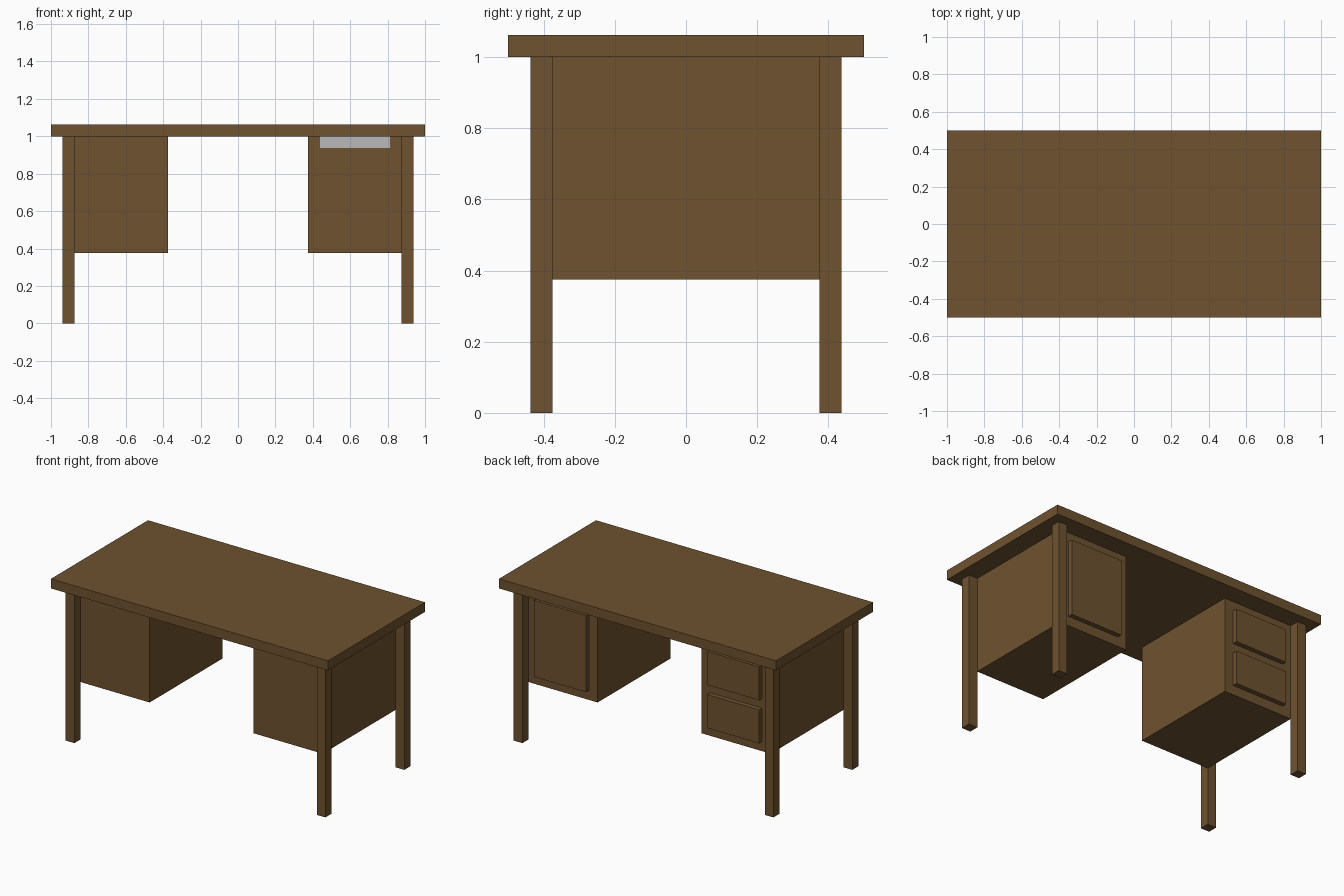
import bpy

cube = bpy.data.objects.get("Cube")
if cube:
    bpy.data.objects.remove(cube, do_unlink=True)


def make_material(name, rgb):
    mat = bpy.data.materials.new(name)
    color = (*rgb, 1.0)
    mat.use_nodes = True
    mat.diffuse_color = color
    mat.node_tree.nodes["Principled BSDF"].inputs["Base Color"].default_value = color
    return mat


def box(name, x, y, z, mat):
    """Box spanning the given (low, high) range on each axis."""
    spans = (x, y, z)
    bpy.ops.mesh.primitive_cube_add(size=1, location=[(a + b) / 2 for a, b in spans])
    obj = bpy.context.object
    obj.name = name
    obj.scale = [b - a for a, b in spans]
    bpy.ops.object.transform_apply(location=False, rotation=False, scale=True)
    obj.data.materials.append(mat)
    return obj


wood = make_material("brown_wood", (0.156, 0.084, 0.028))
grey = make_material("light_grey", (0.49, 0.49, 0.49))

U = 1 / 16  # module that sizes every part


def span(a, b, side=1):
    return tuple(sorted((a * U * side, b * U * side)))


# Desktop
box("desktop", span(-16, 16), span(-8, 8), span(16, 17), wood)

# Legs and pedestals on both sides
for side, label in ((1, "left"), (-1, "right")):
    box(f"{label}_pedestal", span(6, 14, side), span(-6, 6), span(6, 16), wood)
    for end, place in ((-1, "front"), (1, "back")):
        box(f"{place}_{label}_leg", span(14, 15, side), span(6, 7, end), span(0, 16), wood)

# Cupboard door and two drawers, raised from the back of the pedestals
raised = span(6, 6.5)
box("cupboard_door", span(7, 13), raised, span(7, 15), wood)
box("lower_drawer", span(7, 13, -1), raised, span(7, 10.5), wood)
box("upper_drawer", span(7, 13, -1), raised, span(11.5, 15), wood)

# Pale strip under the desktop on the front of the left pedestal
box("front_strip", span(7, 13), (-6 * U - 0.002, -6 * U), span(15, 16), grey)
